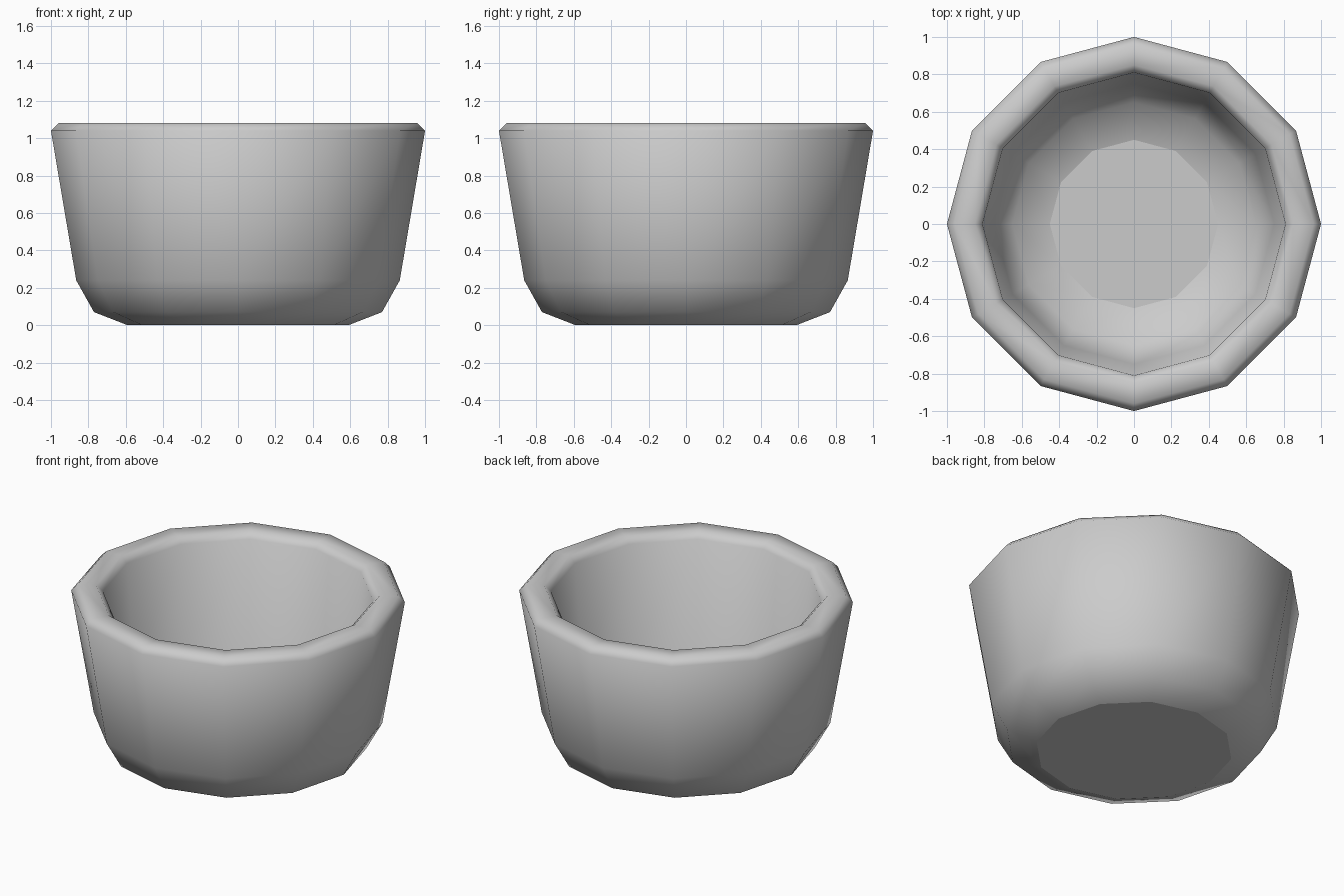
import bpy, bmesh
from math import cos, sin, tau

cube = bpy.data.objects.get("Cube")
if cube:
    bpy.data.objects.remove(cube)

SIDES = 12

grey = bpy.data.materials.new("plain_grey")
grey.use_nodes = True
colour = (0.6, 0.6, 0.6, 1)
grey.diffuse_color = colour
grey.node_tree.nodes["Principled BSDF"].inputs["Base Color"].default_value = colour

# Wall section as (radius, height): underside, outer wall, rim, inner wall, floor
section = [
    (0.59, 0), (0.77, 0.07), (0.865, 0.24), (1, 1.04),
    (0.96, 1.08), (0.85, 1.08),
    (0.81, 1.04), (0.75, 0.35), (0.65, 0.21), (0.45, 0.14),
]

bm = bmesh.new()
rings = [[bm.verts.new((r * cos(tau * i / SIDES), r * sin(tau * i / SIDES), z))
          for i in range(SIDES)] for r, z in section]

# Walls between neighbouring rings
for low, high in zip(rings, rings[1:]):
    for i in range(SIDES):
        j = (i + 1) % SIDES
        bm.faces.new((low[i], low[j], high[j], high[i])).smooth = True

# Flat base and inner floor with crisp borders
for disc in (list(reversed(rings[0])), rings[-1]):
    face = bm.faces.new(disc)
    for edge in face.edges:
        edge.smooth = False

bmesh.ops.recalc_face_normals(bm, faces=bm.faces)
mesh = bpy.data.meshes.new("bowl")
bm.to_mesh(mesh)
bm.free()
mesh.materials.append(grey)
bowl = bpy.data.objects.new("bowl", mesh)
bpy.context.collection.objects.link(bowl)
